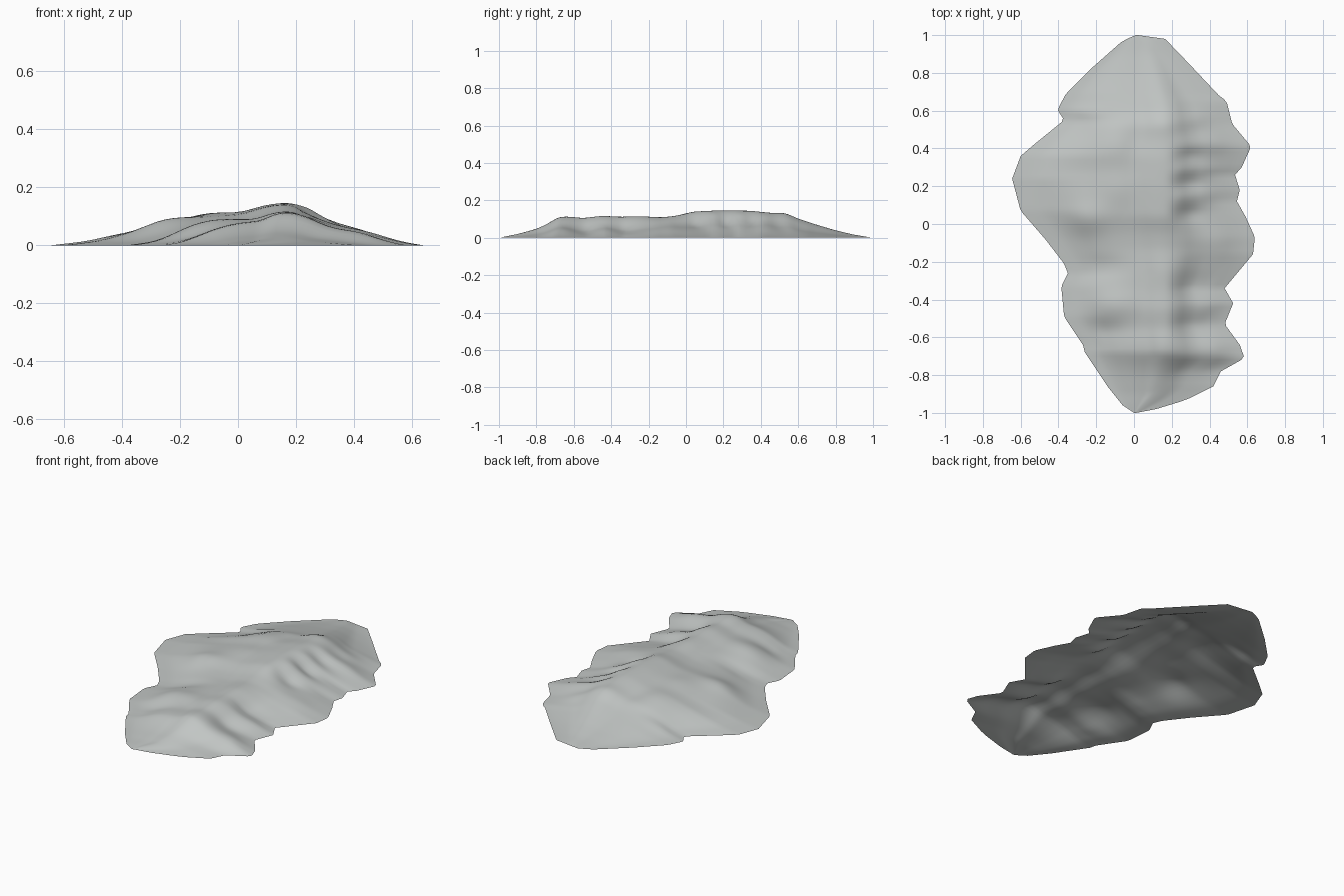
import bpy, bmesh, math


def interp(pts, t):
    """Piecewise linear lookup in a sorted list of (t, value)."""
    if t <= pts[0][0]:
        return pts[0][1]
    for (a, va), (b, vb) in zip(pts, pts[1:]):
        if t <= b:
            return va + (vb - va) * (t - a) / (b - a)
    return pts[-1][1]


# Footprint: (y, x) of the left and right shoreline
left = [(-1, 0), (-.96, -.06), (-.86, -.14), (-.68, -.26), (-.64, -.27),
        (-.49, -.37), (-.33, -.385), (-.26, -.35), (-.21, -.37), (-.08, -.47),
        (.07, -.6), (.24, -.645), (.36, -.6), (.42, -.53), (.55, -.37),
        (.605, -.405), (.69, -.36), (.82, -.23), (.97, -.06), (1, .01)]
right = [(-1, .01), (-.985, .10), (-.93, .28), (-.86, .42), (-.78, .46),
         (-.71, .585), (-.64, .56), (-.53, .48), (-.42, .525), (-.34, .48),
         (-.16, .63), (-.07, .64), (.04, .59), (.12, .545), (.18, .56),
         (.26, .535), (.30, .57), (.41, .62), (.53, .52), (.65, .49),
         (.68, .45), (.85, .29), (.985, .16), (1, .02)]

# Ridge line: plan position and height along y
ridge_x = [(-1, .005), (-.9, .10), (-.7, .16), (.6, .15), (.95, .06), (1, .015)]
ridge_z = [(-1, 0), (-.9, .02), (-.8, .048), (-.75, .07), (-.68, .113), (-.63, .115),
           (-.55, .106), (-.45, .119), (-.35, .113), (-.25, .117),
           (-.13, .11), (-.05, .119), (.04, .142), (.2, .148), (.35, .146),
           (.45, .134), (.53, .135), (.6, .103), (.7, .07), (.8, .04),
           (.9, .016), (1, 0)]

# Cross-section from the ridge (0) down to the shore (1)
slope_left = [(0, 1), (.08, .94), (.19, .74), (.32, .70), (.45, .62), (.58, .48),
              (.71, .28), (.84, .10), (1, 0)]
slope_right = [(0, 1), (.1, .97), (.22, .80), (.33, .58), (.44, .42), (.67, .24),
               (.89, .07), (1, 0)]

# Spurs (+) and gullies (-): x, y, radius x, radius y, height
bumps = [(.30, .14, .10, .05, .022), (.30, .28, .10, .04, .018),
         (.36, .43, .14, .05, .018), (.30, .55, .08, .04, .012),
         (.40, -.09, .14, .09, .016), (.38, -.43, .12, .05, .010),
         (.42, -.67, .14, .06, .016), (.28, .05, .07, .04, -.020),
         (.28, .21, .07, .03, -.014), (.28, .36, .06, .03, -.012),
         (.32, -.54, .10, .05, -.010), (.32, -.31, .10, .06, -.010),
         (-.10, .42, .09, .10, .018), (-.25, .03, .09, .08, .020),
         (-.12, -.42, .13, .08, .018), (-.28, .27, .12, .09, -.012),
         (-.28, .57, .10, .04, .014), (-.15, -.57, .10, .05, -.012),
         (-.15, -.22, .12, .05, -.010), (-.08, .18, .07, .09, .010)]

ROWS, COLS = 100, 24


def land_point(y, s):
    """Point on the hillside, s from -1 (left shore) to 1 (right shore)."""
    cx = interp(ridge_x, y)
    edge = interp(left if s < 0 else right, y)
    u = abs(s)
    x = cx + (edge - cx) * u
    z = interp(ridge_z, y) * interp(slope_left if s < 0 else slope_right, u)
    # bumps fade towards the ridge and the shoreline
    mask = min(1, (1 - u) * 3) * min(1, u * 5) * min(1, (1 - abs(y)) * 4)
    for bx, by, rx, ry, h in bumps:
        z += mask * h * math.exp(-((x - bx) / rx) ** 2 - ((y - by) / ry) ** 2)
    return x, y, max(z, 0)


# Terrain shell, open underneath
bm = bmesh.new()
grid = [[bm.verts.new(land_point(-1 + 2 * r / ROWS, c / COLS))
         for c in range(-COLS, COLS + 1)] for r in range(ROWS + 1)]
for r in range(ROWS):
    for c in range(2 * COLS):
        bm.faces.new((grid[r][c], grid[r][c + 1], grid[r + 1][c + 1], grid[r + 1][c]))
# soften the creases inside the shoreline
inner = [v for v in bm.verts if not v.is_boundary]
for _ in range(3):
    bmesh.ops.smooth_vert(bm, verts=inner, factor=.5, use_axis_z=True)
for f in bm.faces:
    f.smooth = True
mesh = bpy.data.meshes.new("rocky_hill")
bm.to_mesh(mesh)
bm.free()
hill = bpy.data.objects.new("rocky_hill", mesh)
bpy.context.collection.objects.link(hill)

stone = bpy.data.materials.new("pale grey stone")
stone.diffuse_color = (.54, .565, .555, 1)
mesh.materials.append(stone)
